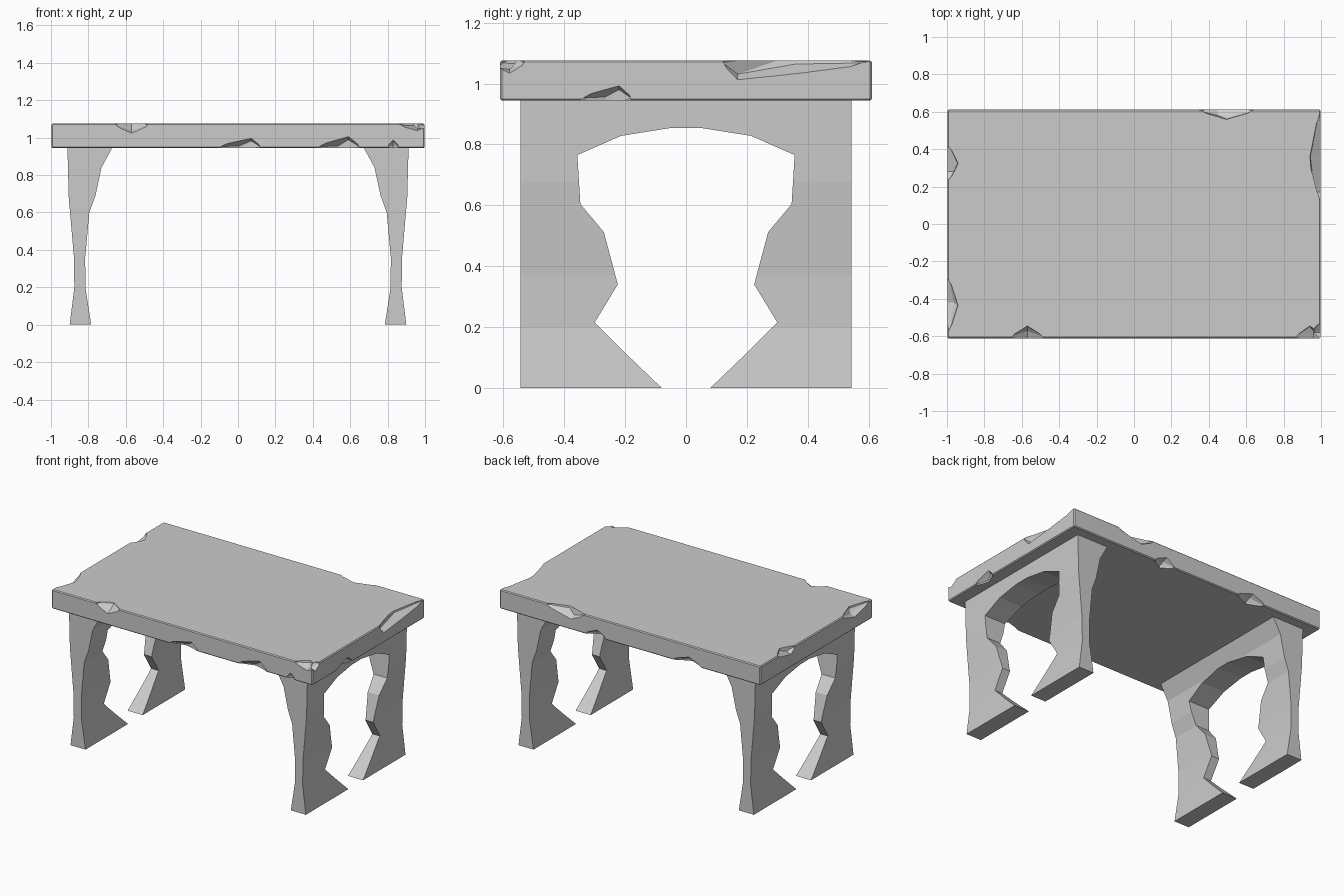
import bpy, bmesh
from mathutils import Vector

if "Cube" in bpy.data.objects:
    bpy.data.objects.remove(bpy.data.objects["Cube"])


def finish(name, bm):
    bmesh.ops.recalc_face_normals(bm, faces=bm.faces[:])
    mesh = bpy.data.meshes.new(name)
    bm.to_mesh(mesh)
    bm.free()
    ob = bpy.data.objects.new(name, mesh)
    bpy.context.collection.objects.link(ob)
    return ob


def prism(name, points, direction):
    """Extrude a closed outline along a direction."""
    bm = bmesh.new()
    face = bm.faces.new([bm.verts.new(p) for p in points])
    new = bmesh.ops.extrude_face_region(bm, geom=[face])["geom"]
    bmesh.ops.translate(bm, vec=direction,
                        verts=[v for v in new if isinstance(v, bmesh.types.BMVert)])
    return finish(name, bm)


def subtract(ob, cutter):
    cutter.hide_render = True
    mod = ob.modifiers.new("cut", 'BOOLEAN')
    mod.operation, mod.solver, mod.object = 'DIFFERENCE', 'EXACT', cutter
    bpy.context.view_layer.objects.active = ob
    bpy.ops.object.modifier_apply(modifier=mod.name)
    bpy.data.objects.remove(cutter)


# Table top slab with slightly softened edges
X, Y, Z0, Z1 = 0.997, 0.611, 0.944, 1.076
bm = bmesh.new()
bmesh.ops.create_cube(bm, size=1)
for v in bm.verts:
    v.co = (v.co.x * 2 * X, v.co.y * 2 * Y, Z1 if v.co.z > 0 else Z0)
bmesh.ops.bevel(bm, geom=bm.edges[:], offset=0.006, segments=1, affect='EDGES')
top = finish("table_top", bm)


def chip(side, level, start, end, peak, depth, height):
    """Wedge broken out of one slab edge; start, end and peak run along it."""
    def place(t, d, h):
        z = Z1 - h if level == "top" else Z0 + h
        return {"front": (t, d - Y, z), "back": (t, Y - d, z),
                "left": (d - X, t, z), "right": (X - d, t, z)}[side]

    m = 0.02
    mid = (start + end) / 2
    pts = [(start, -m, -m), (end, -m, -m), (start, 0.008, 0.008), (end, 0.008, 0.008),
           (peak, -m, height), (peak, depth * 0.55, height * 0.6),
           (mid, depth, -m), (mid, depth * 0.9, 0.012),
           ((peak + end) / 2, -m, height * 0.7)]
    b = bmesh.new()
    for p in pts:
        b.verts.new(Vector(place(*p)))
    hull = bmesh.ops.convex_hull(b, input=b.verts[:])
    loose = {g for g in hull["geom_interior"] + hull["geom_unused"]
             if isinstance(g, bmesh.types.BMVert)}
    bmesh.ops.delete(b, geom=list(loose), context='VERTS')
    return finish("chip_cutter", b)


# Broken spots around the rim
for spot in [
    ("front", "top", -0.66, -0.48, -0.57, 0.07, 0.06),
    ("front", "bottom", -0.11, 0.12, 0.07, 0.04, 0.065),
    ("front", "bottom", 0.42, 0.65, 0.59, 0.045, 0.075),
    ("front", "bottom", 0.80, 0.86, 0.83, 0.03, 0.055),
    ("front", "top", 0.86, 1.02, 0.96, 0.07, 0.045),
    ("right", "top", -0.64, -0.53, -0.58, 0.06, 0.05),
    ("right", "top", 0.12, 0.60, 0.17, 0.06, 0.075),
    ("right", "bottom", -0.35, -0.18, -0.22, 0.04, 0.06),
    ("back", "top", 0.35, 0.64, 0.45, 0.055, 0.07),
    ("back", "bottom", 0.18, 0.34, 0.25, 0.06, 0.06),
    ("back", "bottom", -0.55, -0.33, -0.45, 0.06, 0.06),
    ("left", "top", 0.23, 0.42, 0.28, 0.06, 0.05),
    ("left", "top", -0.58, -0.29, -0.42, 0.06, 0.06),
]:
    subtract(top, chip(*spot))

# End panels: flared side profile with a carved opening
outline = [(0.90, 0), (0.875, 0.2), (0.878, 0.37), (0.905, 0.68), (0.912, 0.95),
           (0.67, 0.95), (0.73, 0.84), (0.762, 0.69), (0.795, 0.60),
           (0.817, 0.36), (0.816, 0.2), (0.785, 0)]
half = [(0.08, -0.1), (0.08, 0), (0.20, 0.115), (0.30, 0.215), (0.224, 0.34), (0.27, 0.512),
        (0.347, 0.604), (0.357, 0.765), (0.214, 0.828), (0.05, 0.854)]
opening = half + [(-y, z) for y, z in reversed(half)]

for sign, name in ((-1, "left_leg_panel"), (1, "right_leg_panel")):
    panel = prism(name, [(sign * x, -0.544, z) for x, z in outline], (0, 1.088, 0))
    hole = prism("opening_cutter", [(sign * 0.5, y, z) for y, z in opening],
                 (sign * 0.6, 0, 0))
    subtract(panel, hole)
